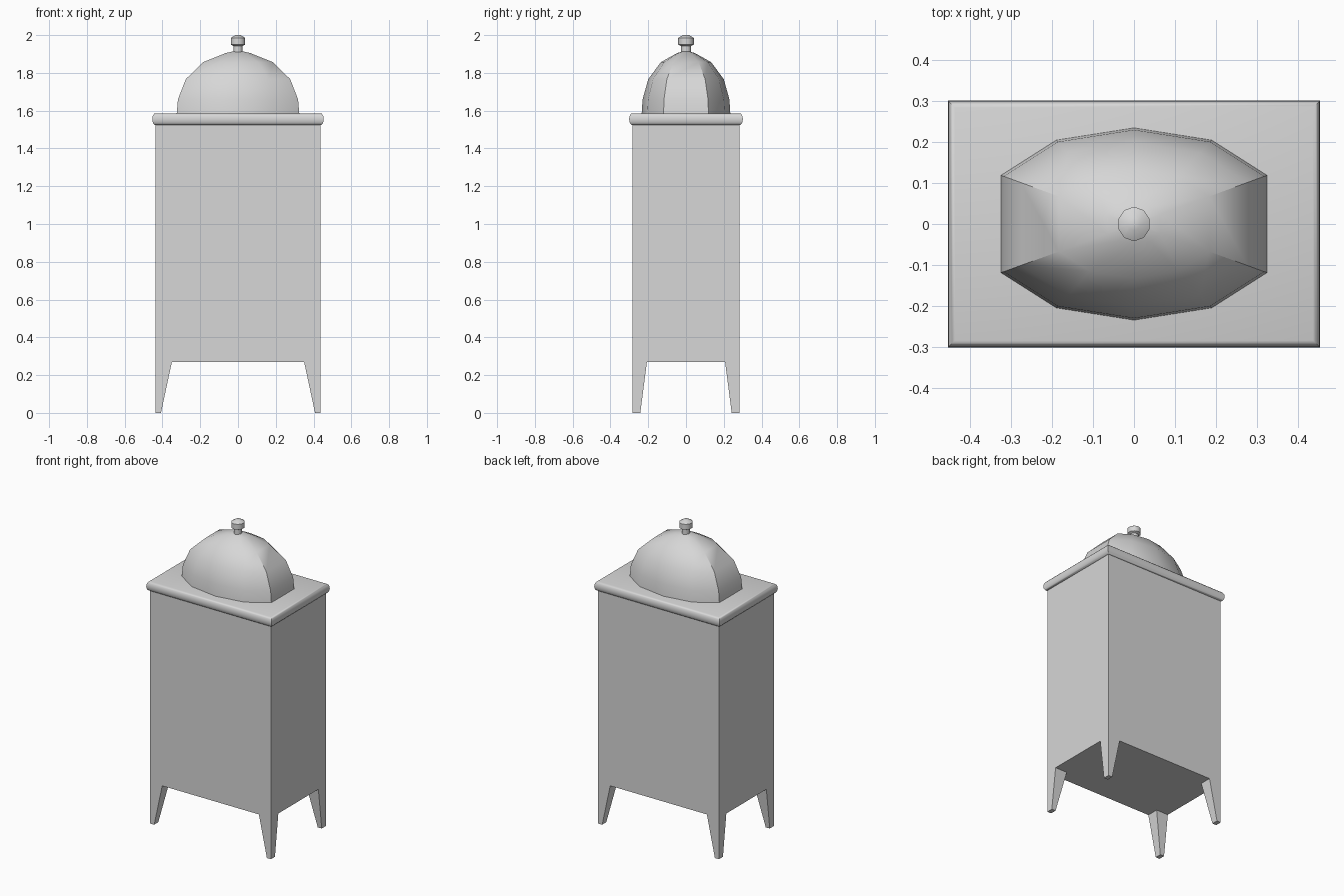
import bpy, bmesh
from math import sin, cos, pi, radians

if "Cube" in bpy.data.objects:
    bpy.data.objects.remove(bpy.data.objects["Cube"], do_unlink=True)

grey = bpy.data.materials.new("plain_grey")
grey.use_nodes = True
tone = (0.68, 0.68, 0.68, 1)
grey.diffuse_color = tone
grey.node_tree.nodes["Principled BSDF"].inputs["Base Color"].default_value = tone


def finish(name, bm, smooth_angle=None):
    bmesh.ops.recalc_face_normals(bm, faces=bm.faces[:])
    mesh = bpy.data.meshes.new(name)
    bm.to_mesh(mesh)
    bm.free()
    mesh.materials.append(grey)
    obj = bpy.data.objects.new(name, mesh)
    bpy.context.collection.objects.link(obj)
    if smooth_angle:
        bpy.ops.object.select_all(action='DESELECT')
        obj.select_set(True)
        bpy.context.view_layer.objects.active = obj
        bpy.ops.object.shade_smooth_by_angle(angle=radians(smooth_angle))
    return obj


def loft(name, rings, smooth_angle=None):
    """Skin a stack of equal point rings and cap both ends."""
    bm = bmesh.new()
    loops = [[bm.verts.new(p) for p in ring] for ring in rings]
    n = len(loops[0])
    for a, b in zip(loops, loops[1:]):
        for i in range(n):
            j = (i + 1) % n
            bm.faces.new((a[i], a[j], b[j], b[i]))
    bm.faces.new(loops[0][::-1])
    bm.faces.new(loops[-1])
    return finish(name, bm, smooth_angle)


HX, HY = 0.437, 0.284          # half width and depth of the cabinet
BASE, TOP = 0.27, 1.555        # underside and top of the cabinet

# Cabinet with four tapered legs drawn down from the corners of its floor
bm = bmesh.new()
xs, ys = (-HX, -0.35, 0.35, HX), (-HY, -0.207, 0.207, HY)
grid = [[bm.verts.new((x, y, BASE)) for y in ys] for x in xs]
cells = {(i, j): bm.faces.new((grid[i][j], grid[i + 1][j], grid[i + 1][j + 1], grid[i][j + 1]))
         for i in range(3) for j in range(3)}
rim = [e for e in bm.edges if e.is_boundary]
walls = bmesh.ops.extrude_edge_only(bm, edges=rim)["geom"]
for v in walls:
    if isinstance(v, bmesh.types.BMVert):
        v.co.z = TOP
bmesh.ops.holes_fill(bm, edges=[e for e in bm.edges if e.is_boundary], sides=0)
for i in (0, 2):
    for j in (0, 2):
        foot = bmesh.ops.extrude_discrete_faces(bm, faces=[cells[i, j]])["faces"][0]
        for v in foot.verts:
            v.co.z = 0
            if abs(v.co.x) < HX - 0.01:
                v.co.x = 0.408 * (1 if v.co.x > 0 else -1)
            if abs(v.co.y) < HY - 0.01:
                v.co.y = 0.242 * (1 if v.co.y > 0 else -1)
bmesh.ops.remove_doubles(bm, verts=bm.verts[:], dist=0.0001)
bmesh.ops.dissolve_limit(bm, angle_limit=radians(1), verts=bm.verts[:], edges=bm.edges[:])
finish("cabinet", bm)

# Rounded cornice with mitred corners
rings = []
for k in range(9):
    t = -pi / 2 + pi * k / 8
    d, z = 0.017 * cos(t), 1.555 + 0.031 * sin(t)
    rings.append([(sx * (HX + d), sy * (HY + d), z)
                  for sx, sy in ((-1, -1), (1, -1), (1, 1), (-1, 1))])
loft("cornice", rings, 40)

# Ten-sided dome with squared ends
quarter = [(0.325, 0.119), (0.19, 0.205)]
half = quarter + [(0, 0.235)] + [(-x, y) for x, y in reversed(quarter)]
plan = half + [(-x, -y) for x, y in half]
profile = [(1, 1.58), (0.978, 1.66), (0.85, 1.767), (0.565, 1.857), (0.2, 1.905), (0.03, 1.917)]
loft("dome", [[(x * s, y * s, z) for x, y in plan] for s, z in profile], 35)

# Finial: neck and faceted knob
steps = [(0.027, 1.9), (0.027, 1.943), (0.042, 1.95), (0.042, 1.985), (0.016, 2.0)]
loft("finial", [[(0.95 * r * sin(pi * k / 5), r * cos(pi * k / 5), z) for k in range(10)]
                for r, z in steps], 40)
